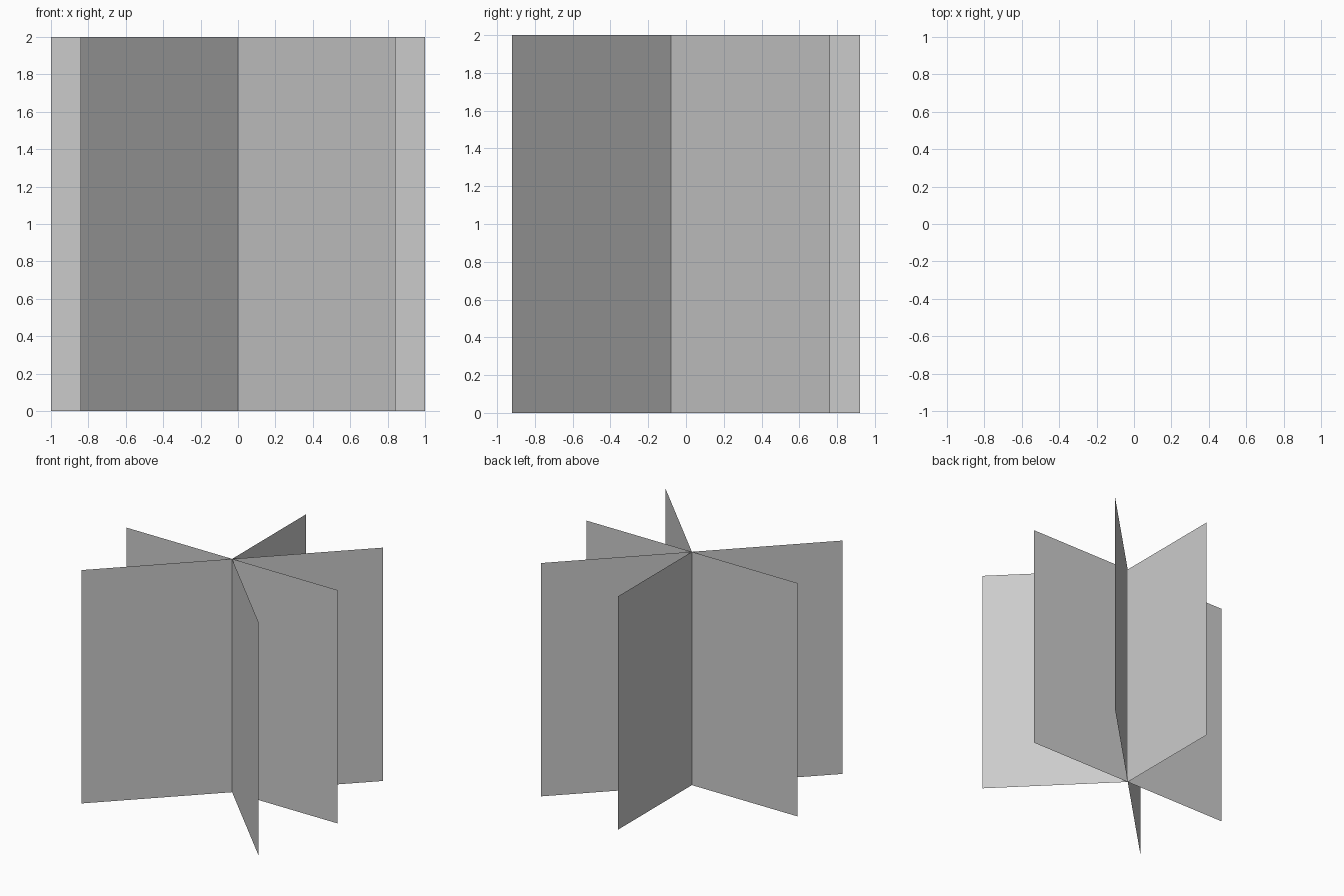
import bpy
import bmesh
from mathutils import Vector

if "Cube" in bpy.data.objects:
    bpy.data.objects.remove(bpy.data.objects["Cube"])

HEIGHT = 2.0
DIAG = 0.841                              # x and y reach of the diagonal blades
HUB = Vector((0, (DIAG - 1) / 2, 0))      # shared vertical axis


def blade(name, dx, dy):
    """Thin upright sheet running from the hub out to one tip."""
    bm = bmesh.new()
    tip = HUB + Vector((dx, dy, 0))
    inner = bm.verts.new(HUB)
    outer = bm.verts.new(tip)
    edge = bm.edges.new((inner, outer))
    # sweep the base line upward into a flat sheet
    top = bmesh.ops.extrude_edge_only(bm, edges=[edge])
    verts = [v for v in top["geom"] if isinstance(v, bmesh.types.BMVert)]
    bmesh.ops.translate(bm, verts=verts, vec=(0, 0, HEIGHT))
    mesh = bpy.data.meshes.new(name)
    bm.to_mesh(mesh)
    bm.free()
    obj = bpy.data.objects.new(name, mesh)
    bpy.context.collection.objects.link(obj)
    return obj


# Straight blades: left, right and back
blade("left_blade", -1, 0)
blade("right_blade", 1, 0)
blade("back_blade", 0, 1)

# Longer diagonal blades (none at the back left)
blade("back_right_blade", DIAG, DIAG)
blade("front_right_blade", DIAG, -DIAG)
blade("front_left_blade", -DIAG, -DIAG)
